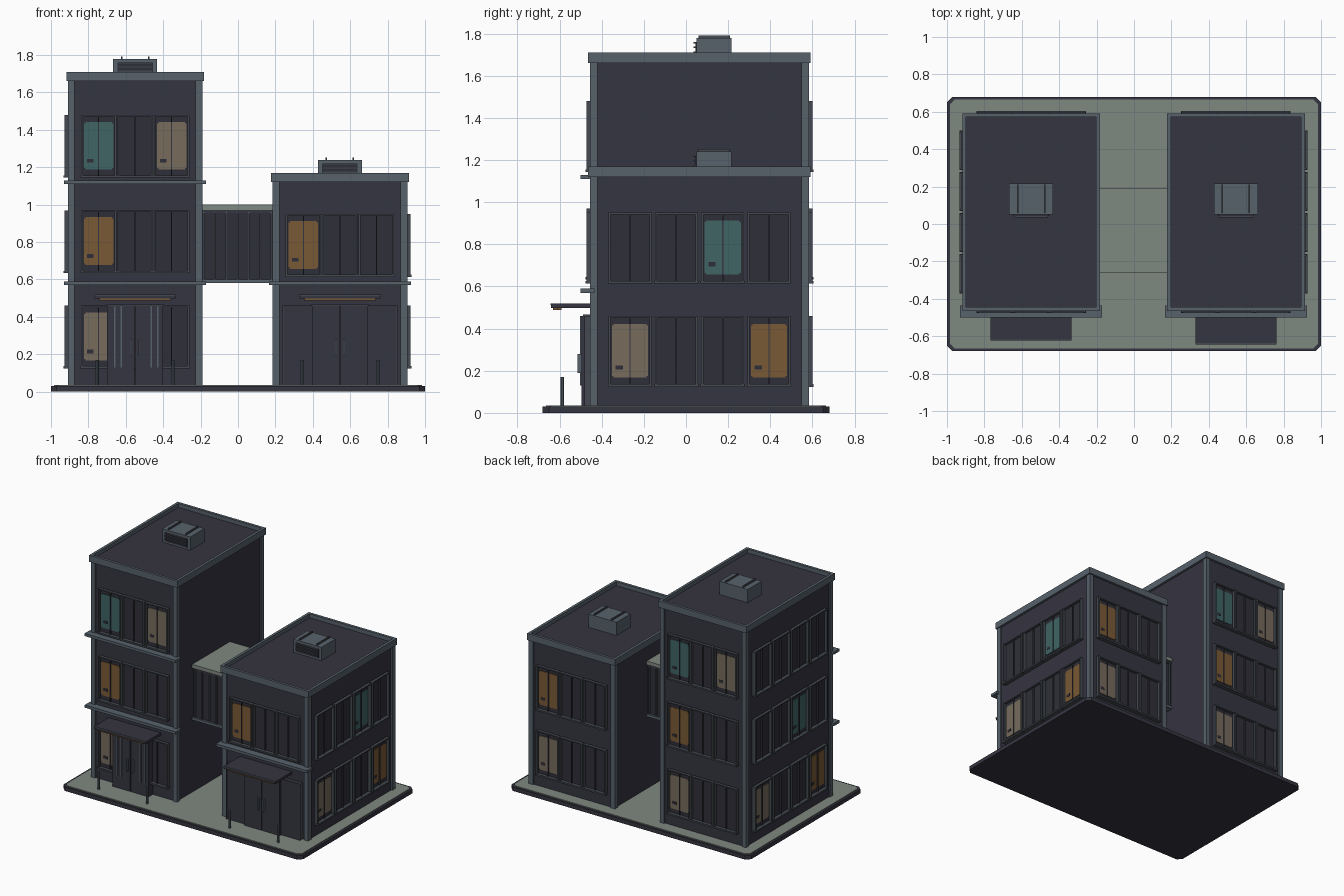
import bpy, bmesh, math

if "Cube" in bpy.data.objects:
    bpy.data.objects.remove(bpy.data.objects["Cube"])

def mat(name, r, g, b):
    m = bpy.data.materials.new(name)
    m.diffuse_color = (r, g, b, 1)
    m.use_nodes = True
    m.node_tree.nodes["Principled BSDF"].inputs["Base Color"].default_value = m.diffuse_color
    return m

WALL = mat("dark wall", .036, .035, .052)
GLASS = mat("dark glass", .028, .028, .040)
SLATE = mat("slate trim", .095, .122, .148)
FRAME = mat("frame grey", .058, .068, .082)
PAVE = mat("paving green grey", .212, .246, .220)
ORANGE = mat("warm orange", .195, .100, .036)
TEAL = mat("teal light", .050, .128, .130)
BEIGE = mat("beige light", .185, .150, .108)
LIT = {"o": ORANGE, "t": TEAL, "b": BEIGE}

parts = {}

def box(name, m, x0, x1, y0, y1, z0, z1):
    parts.setdefault((name, m.name), []).append((x0, x1, y0, y1, z0, z1))

def build_parts():
    for (name, mname), boxes in parts.items():
        bm = bmesh.new()
        for x0, x1, y0, y1, z0, z1 in boxes:
            vs = bmesh.ops.create_cube(bm, size=1)["verts"]
            for v in vs:
                v.co.x = x0 if v.co.x < 0 else x1
                v.co.y = y0 if v.co.y < 0 else y1
                v.co.z = z0 if v.co.z < 0 else z1
        finish(bm, name, bpy.data.materials[mname])

def finish(bm, name, m):
    me = bpy.data.meshes.new(name)
    bm.to_mesh(me)
    bm.free()
    me.materials.append(m)
    ob = bpy.data.objects.new(name, me)
    bpy.context.collection.objects.link(ob)
    return ob

def slab(name, m, hx, hy, z0, z1, cut):
    # rectangular plate with chamfered corners
    bm = bmesh.new()
    pts = []
    for sx, sy in ((1, 1), (-1, 1), (-1, -1), (1, -1)):
        pair = [(sx * hx, sy * (hy - cut)), (sx * (hx - cut), sy * hy)]
        pts += pair if sx * sy > 0 else pair[::-1]
    f = bm.faces.new([bm.verts.new((x, y, z0)) for x, y in pts])
    r = bmesh.ops.extrude_face_region(bm, geom=[f])
    for v in r["geom"]:
        if isinstance(v, bmesh.types.BMVert):
            v.co.z = z1
    bmesh.ops.recalc_face_normals(bm, faces=bm.faces)
    finish(bm, name, m)

Y0, Y1, W = -.455, .583, .36      # pillar faces and half width of a building
YC = (Y0 + Y1) / 2

def wall_box(name, m, side, cx, u0, u1, n0, n1, z0, z1):
    # u runs to the viewer's right on that side, n points outwards from the wall
    if side == "front":
        box(name, m, cx + u0, cx + u1, Y0 + .01 - n1, Y0 + .01 - n0, z0, z1)
    elif side == "back":
        box(name, m, cx - u1, cx - u0, Y1 - .01 + n0, Y1 - .01 + n1, z0, z1)
    elif side == "right":
        box(name, m, cx + W - .01 + n0, cx + W - .01 + n1, YC + u0, YC + u1, z0, z1)
    else:
        box(name, m, cx - W + .01 - n1, cx - W + .01 - n0, YC - u1, YC - u0, z0, z1)

def window(tag, side, cx, u, hw, z, lit):
    def b(n, m, *a):
        wall_box(tag + n, m, side, cx, *a)
    h = .33
    b("_window_glass", GLASS, u - hw, u + hw, 0, .006, z, z + h)
    for s in (-1, 1):
        e = u + s * hw
        b("_window_frame", FRAME, e - .005, e + .005, 0, .027, z, z + h)
    b("_window_frame", FRAME, u - hw, u + hw, 0, .022, z + h - .008, z + h)
    b("_window_sill", FRAME, u - hw - .008, u + hw + .008, 0, .032, z - .006, z + .006)
    b("_window_mullion", WALL, u - .003, u + .003, 0, .016, z, z + h)
    if lit in LIT:
        p = hw - .011
        b("_lit_pane", LIT[lit], u - p, u + p, .003, .010, z + .045, z + .285)
        b("_lit_pane", LIT[lit], u - p + .008, u + p - .008, .003, .010, z + .037, z + .293)
        b("_desk", GLASS, u - p + .018, u - p + .052, .004, .012, z + .075, z + .095)

def building(tag, cx, top, rows, outer):
    # body, corner pillars, parapet and roof deck
    box(tag + "_body", WALL, cx - W + .01, cx + W - .01, Y0 + .01, Y1 - .01, .03, top - .03)
    for x in (cx - W, cx + W - .036):
        for y in (Y0, Y1 - .036):
            box(tag + "_pillar", SLATE, x, x + .036, y, y + .036, .03, top - .04)
    a, b, c, d, t = cx - W - .008, cx + W + .008, Y0 - .009, Y1 + .009, .02
    for q in ((a, b, c, c + t), (a, b, d - t, d), (a, a + t, c + t, d - t), (b - t, b, c + t, d - t)):
        box(tag + "_parapet", SLATE, *q, top - .05, top)
    # windows
    for z, front, back, side in rows:
        for i in range(3):
            if front:
                window(tag, "front", cx, (i - 1) * .195, .09, z, front[i])
            window(tag, "back", cx, (i - 1) * .195, .09, z, back[i])
        for i in range(4):
            window(tag, outer, cx, (i - 1.5) * .22, .097, z, side[i])
    # front ledges
    for z in (.57, 1.11):
        if z < top - .1:
            box(tag + "_ledge", SLATE, cx - W - .02, cx + W + .02, Y0 - .045, Y0 + .02, z, z + .02)
    # rooftop unit with louvred front and two ribs
    ux, z0, z1 = cx, top - .035, top + .07
    box(tag + "_roof_unit", SLATE, ux - .117, ux + .117, .05, .217, z0, z1)
    box(tag + "_unit_grille", GLASS, ux - .095, ux + .095, .044, .052, z0 + .02, z1 - .02)
    for k in range(3):
        z = z0 + .035 + k * .022
        box(tag + "_unit_slat", FRAME, ux - .09, ux + .09, .036, .05, z, z + .006)
    for s in (-.072, .072):
        box(tag + "_unit_rib", FRAME, ux + s - .004, ux + s + .004, .06, .21, z1, z1 + .012)
    # canopy with light strip
    yf = -.62 if cx < 0 else -.64
    box(tag + "_canopy", WALL, cx - .217, cx + .217, yf, Y0 + .02, .499, .518)
    box(tag + "_canopy_edge", FRAME, cx - .217, cx + .217, yf - .003, yf + .003, .512, .52)
    box(tag + "_canopy_light", ORANGE, cx - .19, cx + .19, yf + .008, yf + .03, .488, .50)
    # double door
    for s in (-1, 1):
        x = sorted((cx + s * .003, cx + s * .15))
        box(tag + "_door", WALL, *x, -.495, Y0 + .02, .03, .46)
        x = cx + s * .022
        box(tag + "_door_handle", SLATE, x - .005, x + .005, -.514, -.495, .19, .28)
        x = cx + s * .203
        bm = bmesh.new()
        bmesh.ops.create_cone(bm, cap_ends=True, segments=10, radius1=.009, radius2=.009, depth=.14)
        bmesh.ops.translate(bm, verts=bm.verts, vec=(x, -.587, .10))
        finish(bm, tag + "_bollard", SLATE)
    box(tag + "_door_head", FRAME, cx - .155, cx + .155, -.49, Y0, .457, .466)

# base with paving
slab("base", WALL, 1, .68, 0, .03, .03)
slab("paving", PAVE, .985, .665, .02, .036, .025)

# (sill height, front, back, outer side) per floor, read left to right
building("tall", -.55, 1.71, [(.13, "b--", "b--", "b--o"), (.64, "o--", "o--", "--t-"),
                              (1.15, "t-b", "t-b", "----")], "left")
building("low", .545, 1.17, [(.13, None, "b--", "b--o"), (.62, "o--", "o--", "--t-")], "right")

# bars across the tall entrance and shopfront of the low block
for x in (-.66, -.625, -.465, -.43):
    box("entrance_bar", SLATE, x - .004, x + .004, -.502, -.45, .13, .46)
box("shopfront", WALL, .24, .85, -.478, -.44, .03, .46)
for x in (.24, .85):
    box("shopfront_edge", FRAME, x - .003, x + .003, -.482, -.44, .03, .46)

# glazed bridge
bx0, bx1, by0, by1 = -.2, .195, -.26, .19
box("bridge_roof", PAVE, bx0, bx1, by0, by1, .972, 1.0)
box("bridge_floor", SLATE, bx0, bx1, by0, by1, .58, .60)
box("bridge_glass", GLASS, bx0, bx1, by0 + .015, by1 - .015, .60, .96)
box("bridge_header", WALL, bx0, bx1, by0 + .008, by1 - .008, .955, .972)
for y in (by0 + .004, by1 - .016):
    for k in range(7):
        x = -.184 + k * .0605
        m = SLATE if k % 2 == 0 else FRAME
        box("bridge_mullion_" + m.name[:5], m, x - .004, x + .004, y, y + .012, .60, .96)

build_parts()
